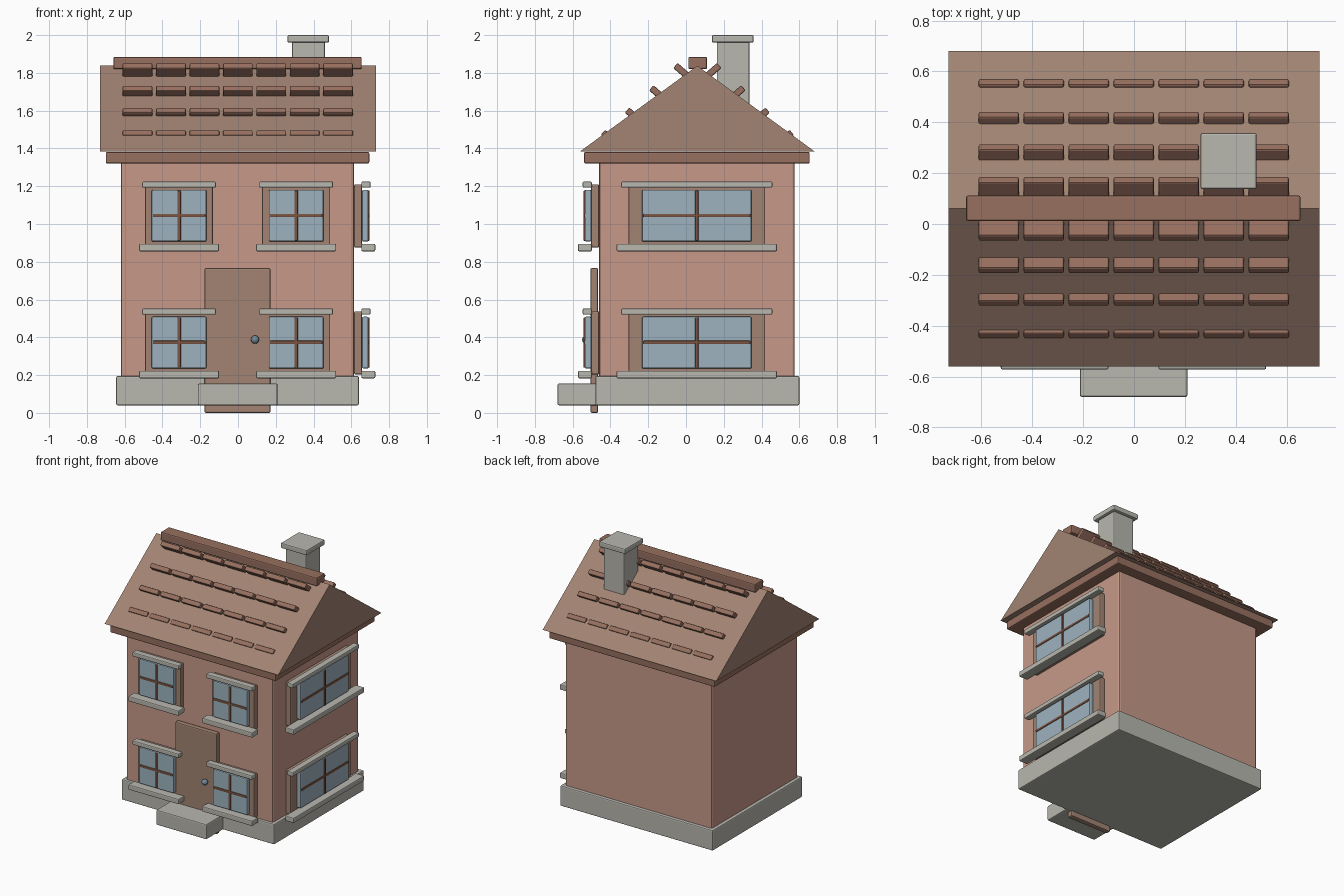
import bpy, math

cube = bpy.data.objects.get("Cube")
if cube:
    bpy.data.objects.remove(cube, do_unlink=True)


def material(name, r, g, b):
    m = bpy.data.materials.new(name)
    m.use_nodes = True
    m.diffuse_color = (r, g, b, 1)
    m.node_tree.nodes["Principled BSDF"].inputs["Base Color"].default_value = (r, g, b, 1)
    return m


PINK = material("pink_plaster", .57, .32, .25)
TAUPE = material("taupe", .36, .23, .17)
CLAY = material("red_clay", .31, .16, .115)
STONE = material("pale_stone", .48, .475, .43)
GLASS = material("blue_glass", .34, .45, .52)
WOOD = material("dark_wood", .2, .09, .055)
METAL = material("blue_metal", .17, .25, .31)

MID = 0.06            # depth of the ridge line
FRONT, SIDE = -0.46, 0.615   # outer wall planes


def finish(obj, mat, bevel):
    obj.data.materials.append(mat)
    if bevel:
        mod = obj.modifiers.new("soft_edges", 'BEVEL')
        mod.width, mod.segments = bevel, 2
        mod.limit_method = 'ANGLE'
    return obj


def box(name, x, y, z, mat, bevel=0.008):
    """Bevelled box from its extents on each axis."""
    spans = (x, y, z)
    bpy.ops.mesh.primitive_cube_add(size=1, location=[(a + b) / 2 for a, b in spans])
    obj = bpy.context.object
    obj.name = name
    obj.scale = [b - a for a, b in spans]
    bpy.ops.object.transform_apply(location=False, rotation=False, scale=True)
    return finish(obj, mat, bevel)


# Walls, plinth, doorstep and eaves
box("walls", (-.62, .615), (FRONT, .575), (.06, 1.34), PINK, .012)
box("plinth", (-.645, .64), (-.48, .60), (.04, .195), STONE)
box("doorstep", (-.213, .21), (-.68, -.47), (.04, .155), STONE)
box("eaves_board", (-.70, .695), (-.54, .655), (1.32, 1.382), CLAY)

# Roof prism
verts = [(x, y, z) for x in (-.73, .73)
         for y, z in ((-.56, 1.385), (.68, 1.385), (MID, 1.838))]
faces = [(0, 2, 1), (3, 4, 5), (0, 1, 4, 3), (1, 2, 5, 4), (2, 0, 3, 5)]
mesh = bpy.data.meshes.new("roof")
mesh.from_pydata(verts, [], faces)
roof = bpy.data.objects.new("roof", mesh)
bpy.context.collection.objects.link(roof)
finish(roof, TAUPE, 0)
box("ridge_cap", (-.66, .655), (.012, .112), (1.82, 1.885), CLAY)

# Raised roof tiles, four rows on each slope, standing out of the roof
TILT = math.radians(41)
LENGTH = .09
for side in (-1, 1):
    for row in range(4):
        reach = .50 - .128 * row - LENGTH / 2 * math.cos(TILT)
        height = 1.485 + .118 * row - LENGTH / 2 * math.sin(TILT)
        for col in range(7):
            x = -.532 + .177 * col
            tile = box("roof_tile", (x - .079, x + .079),
                       (-LENGTH / 2, LENGTH / 2), (-.018, .018), CLAY, .007)
            tile.location = (x, MID + side * reach, height)
            tile.rotation_euler.x = side * TILT

# Chimney
box("chimney_stack", (.285, .46), (.163, .335), (1.5, 1.97), STONE)
box("chimney_cap", (.262, .482), (.137, .358), (1.96, 2.0), STONE)

# Door and knob
box("door", (-.177, .172), (-.506, -.465), (0, .767), TAUPE)
bpy.ops.mesh.primitive_uv_sphere_add(segments=20, ring_count=12, radius=.022,
                                     location=(.09, -.528, .388))
bpy.context.object.name = "door_knob"
finish(bpy.context.object, METAL, 0)
bpy.ops.object.shade_smooth()


def window(centre, half, glass_half, lintel_half, sill_half, z, on_side):
    """Window centred along a wall, z being the middle of the glass."""
    def part(name, u0, u1, d0, d1, low, high, mat, bevel=.007):
        u = (centre + u0, centre + u1)
        depth = (SIDE + d0, SIDE + d1) if on_side else (FRONT - d1, FRONT - d0)
        x, y = (depth, u) if on_side else (u, depth)
        box(name, x, y, (z + low, z + high), mat, bevel)

    part("window_frame", -half, half, 0, .042, -.17, .165, TAUPE)
    part("window_glass", -glass_half, glass_half, .042, .076, -.138, .136, GLASS)
    part("window_post", -.009, .009, .044, .082, -.134, .132, WOOD, .004)
    part("window_rail", .006 - glass_half, glass_half - .006,
         .044, .081, -.009, .009, WOOD, .004)
    part("window_lintel", -lintel_half, lintel_half, .038, .087, .147, .18, STONE)
    part("window_sill", -sill_half, sill_half, .038, .112, -.19, -.15, STONE)


# Two storeys of windows on the front and on one side
for z in (1.045, .373):
    for x in (-.312, .308):
        window(x, .18, .145, .195, .212, z, False)
    window(.057, .362, .29, .4, .425, z, True)
